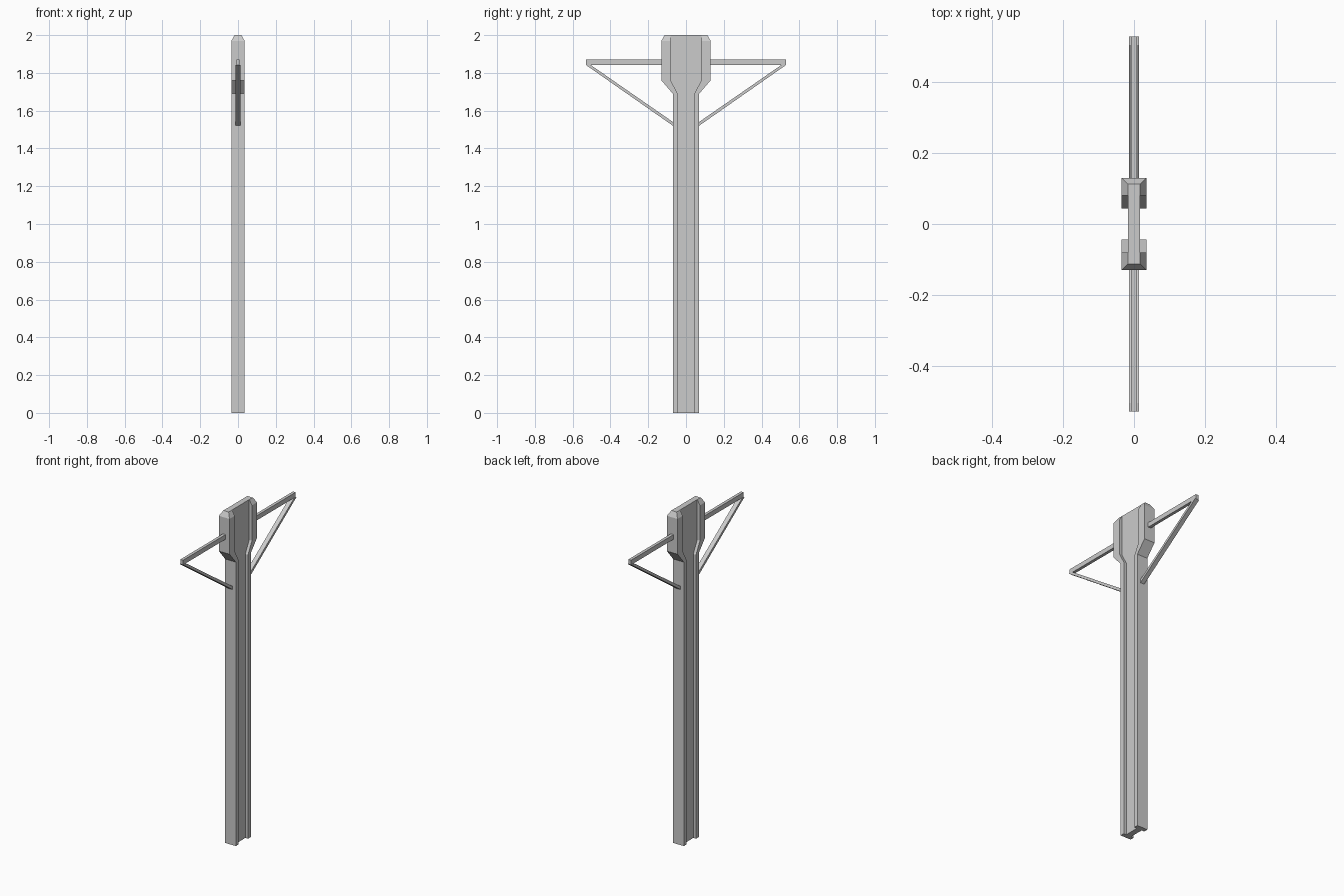
import bpy
import bmesh

cube = bpy.data.objects.get("Cube")
if cube:
    bpy.data.objects.remove(cube, do_unlink=True)

concrete = bpy.data.materials.new("light grey concrete")
concrete.use_nodes = True
GREY = (0.6, 0.6, 0.6, 1)
concrete.diffuse_color = GREY
concrete.node_tree.nodes["Principled BSDF"].inputs["Base Color"].default_value = GREY


def loft(name, rings):
    """Skin a list of equal-length closed rings and cap both ends."""
    bm = bmesh.new()
    loops = [[bm.verts.new(p) for p in ring] for ring in rings]
    for low, high in zip(loops, loops[1:]):
        for i in range(len(low)):
            j = (i + 1) % len(low)
            bm.faces.new((low[i], low[j], high[j], high[i]))
    bm.faces.new(loops[0][::-1])
    bm.faces.new(loops[-1])
    bmesh.ops.recalc_face_normals(bm, faces=bm.faces[:])
    mesh = bpy.data.meshes.new(name)
    bm.to_mesh(mesh)
    bm.free()
    mesh.materials.append(concrete)
    obj = bpy.data.objects.new(name, mesh)
    bpy.context.collection.objects.link(obj)
    return obj


WEB = 0.017


def h_section(z, inner, outer, half):
    """H-shaped section: a thin web along y with a flange at each end."""
    right = [(half, -outer), (half, -inner), (WEB, -inner),
             (WEB, inner), (half, inner), (half, outer)]
    left = [(-x, -y) for x, y in right]
    return [(x, y, z) for x, y in right + left]


# Post: straight shaft, flared head, chamfered top
loft("post", [
    h_section(0, 0.044, 0.07, 0.035),
    h_section(1.69, 0.044, 0.07, 0.035),
    h_section(1.76, 0.081, 0.13, 0.035),
    h_section(1.97, 0.081, 0.13, 0.035),
    h_section(2.0, 0.081, 0.113, WEB + 0.0005),
])


def side_bar(name, profile, half, side):
    """Extrude a yz outline across x on one side of the post."""
    return loft(name, [[(x, side * y, z) for y, z in profile] for x in (-half, half)])


# Horizontal arms with diagonal braces beneath, front and back
ARM = [(0.125, 1.842), (0.53, 1.842), (0.53, 1.87), (0.125, 1.87)]
BRACE = [(0.069, 1.52), (0.53, 1.842), (0.505, 1.842), (0.069, 1.54)]
for label, side in (("front", -1), ("back", 1)):
    side_bar(label + "_arm", ARM, 0.009, side)
    side_bar(label + "_brace", BRACE, 0.0135, side)
